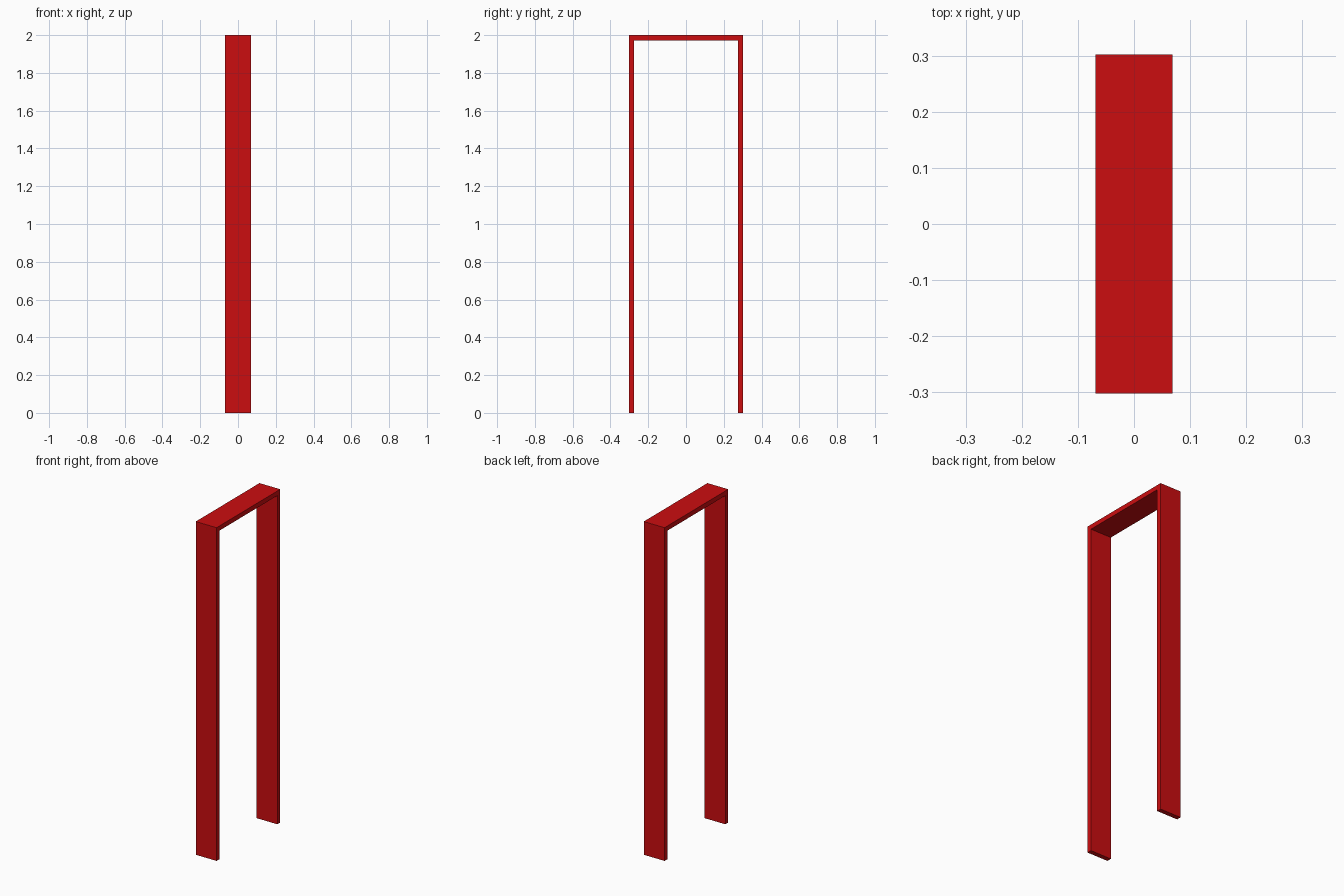
import bpy
import bmesh

cube = bpy.data.objects.get("Cube")
if cube:
    bpy.data.objects.remove(cube, do_unlink=True)

WIDTH, DEPTH, HEIGHT, BOARD = 0.138, 0.604, 2.0, 0.028

# Red paint
red = bpy.data.materials.new("red_paint")
red.use_nodes = True
colour = (0.6, 0.004, 0.005, 1)
red.diffuse_color = colour
red.node_tree.nodes["Principled BSDF"].inputs["Base Color"].default_value = colour

# Door frame: one U-shaped board profile, extruded across its width
outer = DEPTH / 2
inner = outer - BOARD
profile = [(-outer, 0), (-outer, HEIGHT), (outer, HEIGHT), (outer, 0),
           (inner, 0), (inner, HEIGHT - BOARD), (-inner, HEIGHT - BOARD), (-inner, 0)]

bm = bmesh.new()
face = bm.faces.new([bm.verts.new((-WIDTH / 2, y, z)) for y, z in profile])
extruded = bmesh.ops.extrude_face_region(bm, geom=[face], use_keep_orig=True)
new_verts = [g for g in extruded["geom"] if isinstance(g, bmesh.types.BMVert)]
bmesh.ops.translate(bm, verts=new_verts, vec=(WIDTH, 0, 0))
bmesh.ops.recalc_face_normals(bm, faces=bm.faces)

mesh = bpy.data.meshes.new("door_frame")
bm.to_mesh(mesh)
bm.free()
mesh.materials.append(red)
bpy.context.collection.objects.link(bpy.data.objects.new("door_frame", mesh))
